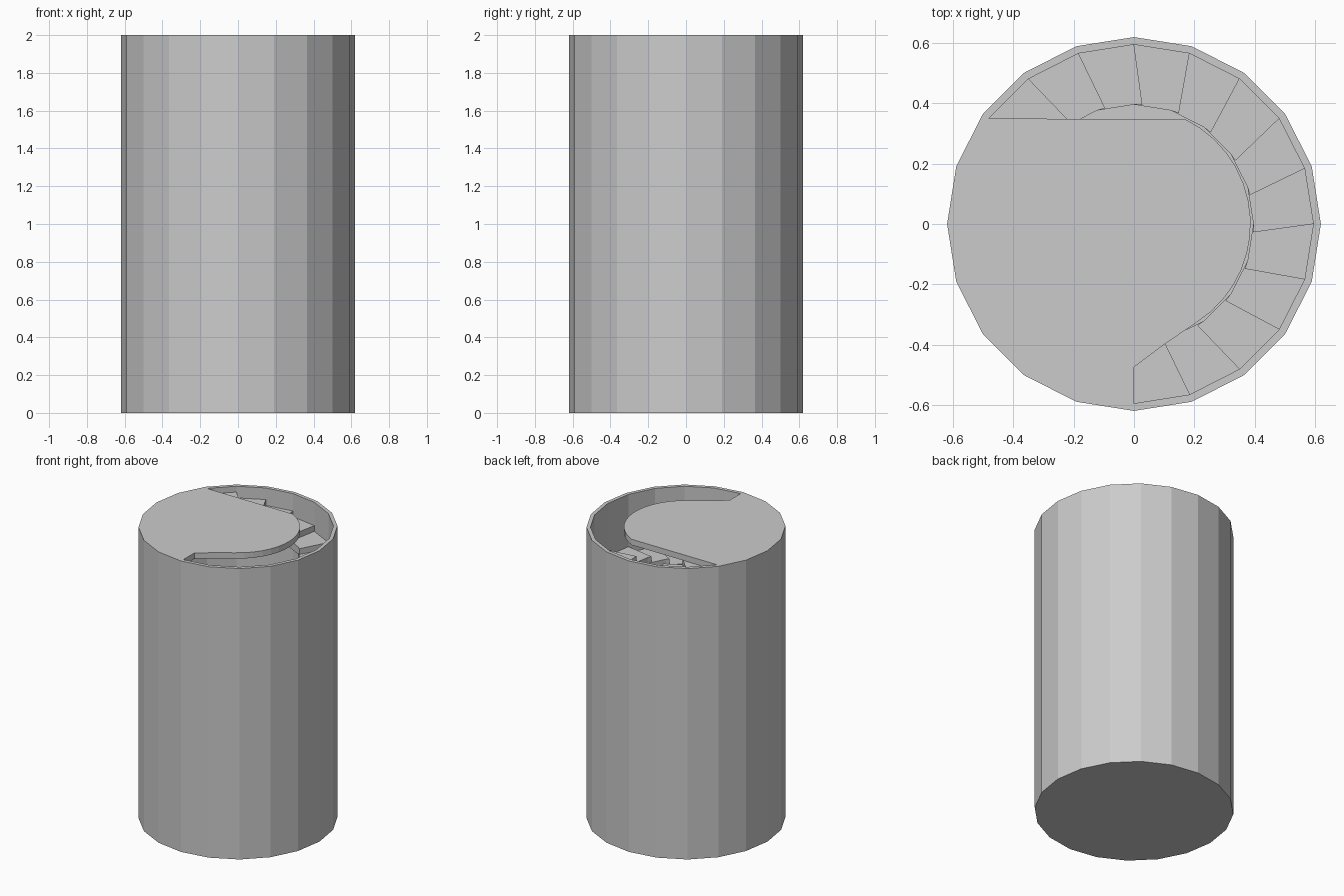
import bpy, bmesh
from math import radians, cos, sin

if "Cube" in bpy.data.objects:
    bpy.data.objects.remove(bpy.data.objects["Cube"])

SIDES, R_OUT, R_IN, R_STEP = 20, 0.62, 0.595, 0.396
HEIGHT, RISE = 2.0, 0.04


def polar(r, deg):
    return (r * cos(radians(deg)), r * sin(radians(deg)))


def add_prism(bm, pts, z0, z1):
    """Extrude a plan outline between two heights."""
    lo = [bm.verts.new((x, y, z0)) for x, y in pts]
    hi = [bm.verts.new((x, y, z1)) for x, y in pts]
    n = len(pts)
    bm.faces.new(lo[::-1])
    bm.faces.new(hi)
    for i in range(n):
        j = (i + 1) % n
        bm.faces.new((lo[i], lo[j], hi[j], hi[i]))


def finish(bm, name):
    bmesh.ops.recalc_face_normals(bm, faces=bm.faces)
    me = bpy.data.meshes.new(name)
    bm.to_mesh(me)
    bm.free()
    ob = bpy.data.objects.new(name, me)
    bpy.context.collection.objects.link(ob)
    return ob


# Outer wall: one shell with closed base, inner floor and open rim
bm = bmesh.new()
rings = []
for r, z in ((R_OUT, 0), (R_OUT, HEIGHT), (R_IN, HEIGHT), (R_IN, RISE)):
    rings.append([bm.verts.new((*polar(r, 360 / SIDES * i), z)) for i in range(SIDES)])
for a, b in zip(rings, rings[1:]):
    for i in range(SIDES):
        j = (i + 1) % SIDES
        bm.faces.new((a[i], a[j], b[j], b[i]))
bm.faces.new(rings[0][::-1])
bm.faces.new(rings[-1])
finish(bm, "tower_wall")

# Top floor slab with the crescent stair opening left out
outline = [polar(R_IN, a) for a in range(144, 271, 18)]
outline += [(0.0, -0.475), (0.10, -0.40)]
outline += [polar(0.387, -58 + 122 * i / 14) for i in range(15)]
bm = bmesh.new()
add_prism(bm, outline, HEIGHT - RISE, HEIGHT)
finish(bm, "top_floor")

# Spiral stair: wedge steps descending clockwise from the top floor
bm = bmesh.new()
for k in range(1, 49):
    a = 144 - 18 * k
    top = HEIGHT - RISE * k
    wedge = [polar(R_IN, a), polar(R_IN, a + 18),
             polar(R_STEP, a + 18), polar(R_STEP, a), polar(R_STEP, a - 4)]
    add_prism(bm, wedge, top - RISE - 0.01, top)
finish(bm, "spiral_stair")
